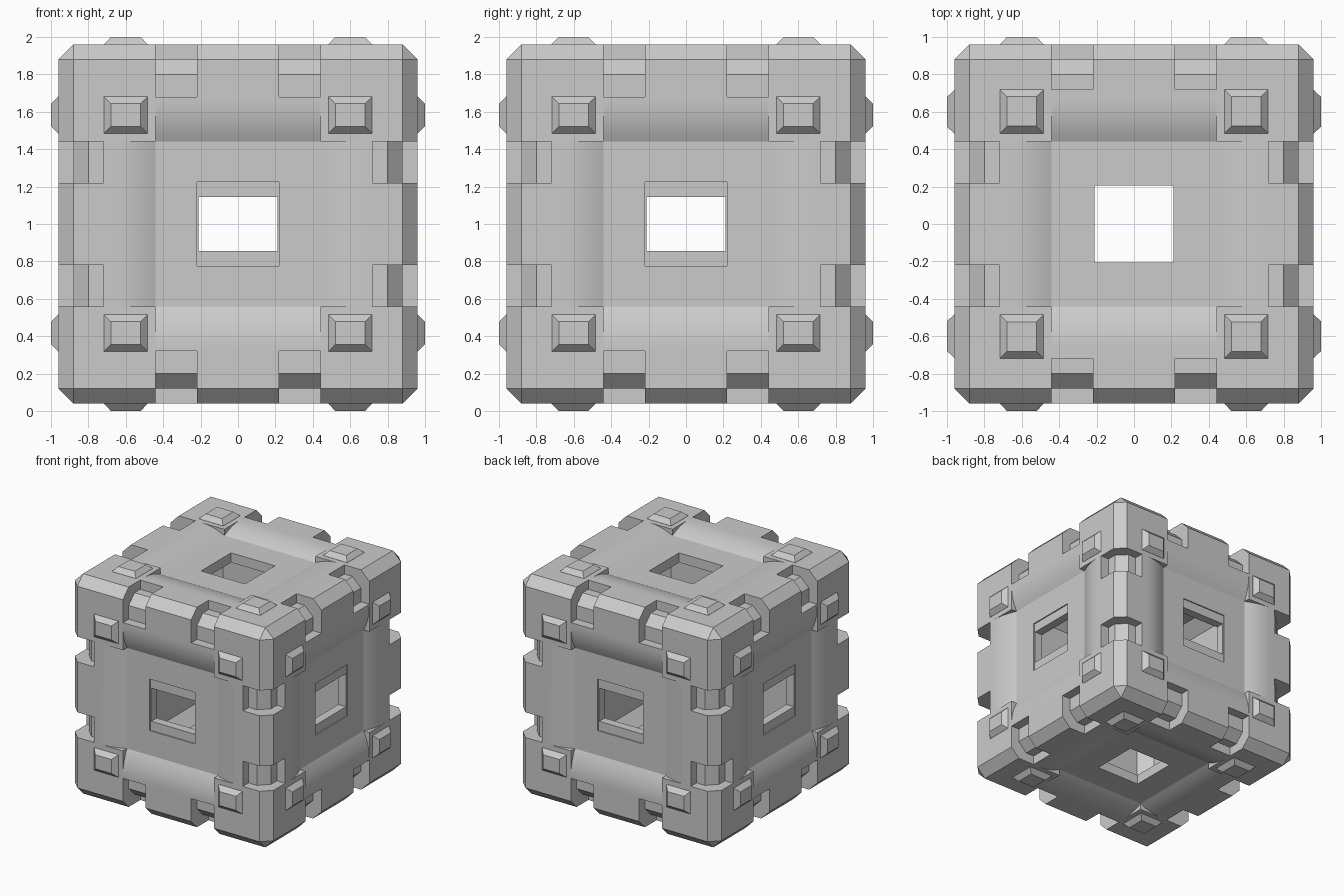
import bpy, bmesh
from math import radians
from mathutils import Matrix, Vector

if "Cube" in bpy.data.objects:
    bpy.data.objects.remove(bpy.data.objects["Cube"])

X, Y, Z = Vector((1, 0, 0)), Vector((0, 1, 0)), Vector((0, 0, 1))
CENTRE = Vector((0, 0, 1))

# (u, v, outward normal) of the six cube faces
FACES = [(X, Z, -Y), (Y, Z, X), (-X, Z, Y), (-Y, Z, -X), (X, Y, Z), (X, -Y, -Z)]


def make_object(name, bm):
    bmesh.ops.recalc_face_normals(bm, faces=bm.faces[:])
    mesh = bpy.data.meshes.new(name)
    bm.to_mesh(mesh)
    bm.free()
    ob = bpy.data.objects.new(name, mesh)
    bpy.context.collection.objects.link(ob)
    return ob


def prism(bm, profile, p, q, e, lo, hi):
    """Profile in the p/q plane, extruded along e from lo to hi."""
    rings = [[bm.verts.new(CENTRE + p * a + q * b + e * h) for a, b in profile]
             for h in (lo, hi)]
    n = len(profile)
    bm.faces.new(rings[0])
    bm.faces.new(rings[1][::-1])
    for i in range(n):
        j = (i + 1) % n
        bm.faces.new((rings[0][i], rings[0][j], rings[1][j], rings[1][i]))


def rect(a, b):
    return [(-a, -b), (a, -b), (a, b), (-a, b)]


def chamfered_cube(name, half, chamfer):
    bm = bmesh.new()
    bmesh.ops.create_cube(bm, size=2 * half, matrix=Matrix.Translation(CENTRE))
    bmesh.ops.bevel(bm, geom=bm.edges[:], offset=chamfer, segments=1,
                    affect='EDGES', profile=0.5)
    return make_object(name, bm)


def cut(ob, cutter):
    mod = ob.modifiers.new("cut", 'BOOLEAN')
    mod.operation = 'DIFFERENCE'
    mod.solver = 'EXACT'
    mod.object = cutter
    bpy.context.view_layer.objects.active = ob
    bpy.ops.object.modifier_apply(modifier=mod.name)
    bpy.data.objects.remove(cutter, do_unlink=True)


# Hollow shell with chamfered edges
shell = chamfered_cube("cube_shell", 0.96, 0.08)
cut(shell, chamfered_cube("cavity", 0.82, 0.1))

# Shallow face recesses with rounded lips, one direction at a time
INNER, OUTER, DEPTH, STEPS = 0.44, 0.66, 0.055, 8
lip = []
for i in range(STEPS + 1):
    t = i / STEPS
    lip.append((OUTER + (INNER - OUTER) * t, 0.96 - DEPTH * t * t))
dish = [(OUTER, 1.1)] + lip
dish += [(-a, b) for a, b in reversed(dish)]
for swap in (False, True):
    bm = bmesh.new()
    for u, v, n in FACES:
        if swap:
            u, v = v, u
        prism(bm, dish, u, n, v, -INNER, INNER)
    cut(shell, make_object("recess_cutter", bm))

# Stepped notches, two on each of the twelve edges
bm = bmesh.new()
for e, p, q, lp, lq in ((Z, X, Y, .72, .72), (X, Y, Z, .72, .68), (Y, X, Z, .72, .68)):
    prof = [(lp, 1.1), (lp, .88), (.80, .88), (.88, .80), (.88, lq), (1.1, lq), (1.1, 1.1)]
    for sp in (-1, 1):
        for sq in (-1, 1):
            for lo in (-.44, .22):
                prism(bm, prof, p * sp, q * sq, e, lo, lo + .22)
cut(shell, make_object("notch_cutter", bm))

# Thin sunken border around the side windows
bm = bmesh.new()
for u, v, n in FACES[:4]:
    prism(bm, rect(.22, .225), u, v, n, .96 - DEPTH - .01, 1.1)
cut(shell, make_object("border_cutter", bm))

# Windows: low on the sides, square on top and bottom
bm = bmesh.new()
for i, (u, v, n) in enumerate(FACES):
    prism(bm, rect(.212, .145 if i < 4 else .207), u, v, n, .7, 1.1)
cut(shell, make_object("window_cutter", bm))

# Tapered studs near the corners of every face
bm = bmesh.new()
for i, (u, v, n) in enumerate(FACES):
    cv, hv = (.583, .099) if i < 4 else (.602, .117)
    for su in (-.6, .6):
        for sv in (-cv, cv):
            rings = []
            for inset, h in ((0, .95), (0, .961), (.038, 1.0)):
                rings.append([bm.verts.new(CENTRE + u * (su + a) + v * (sv + b) + n * h)
                              for a, b in rect(.117 - inset, hv - inset)])
            bm.faces.new(rings[0])
            bm.faces.new(rings[2])
            for r0, r1 in zip(rings, rings[1:]):
                for k in range(4):
                    j = (k + 1) % 4
                    bm.faces.new((r0[k], r0[j], r1[j], r1[k]))
make_object("corner_studs", bm)

# Smooth only the rounded recess lips
bpy.ops.object.select_all(action='DESELECT')
shell.select_set(True)
bpy.context.view_layer.objects.active = shell
bpy.ops.object.shade_smooth_by_angle(angle=radians(15))
